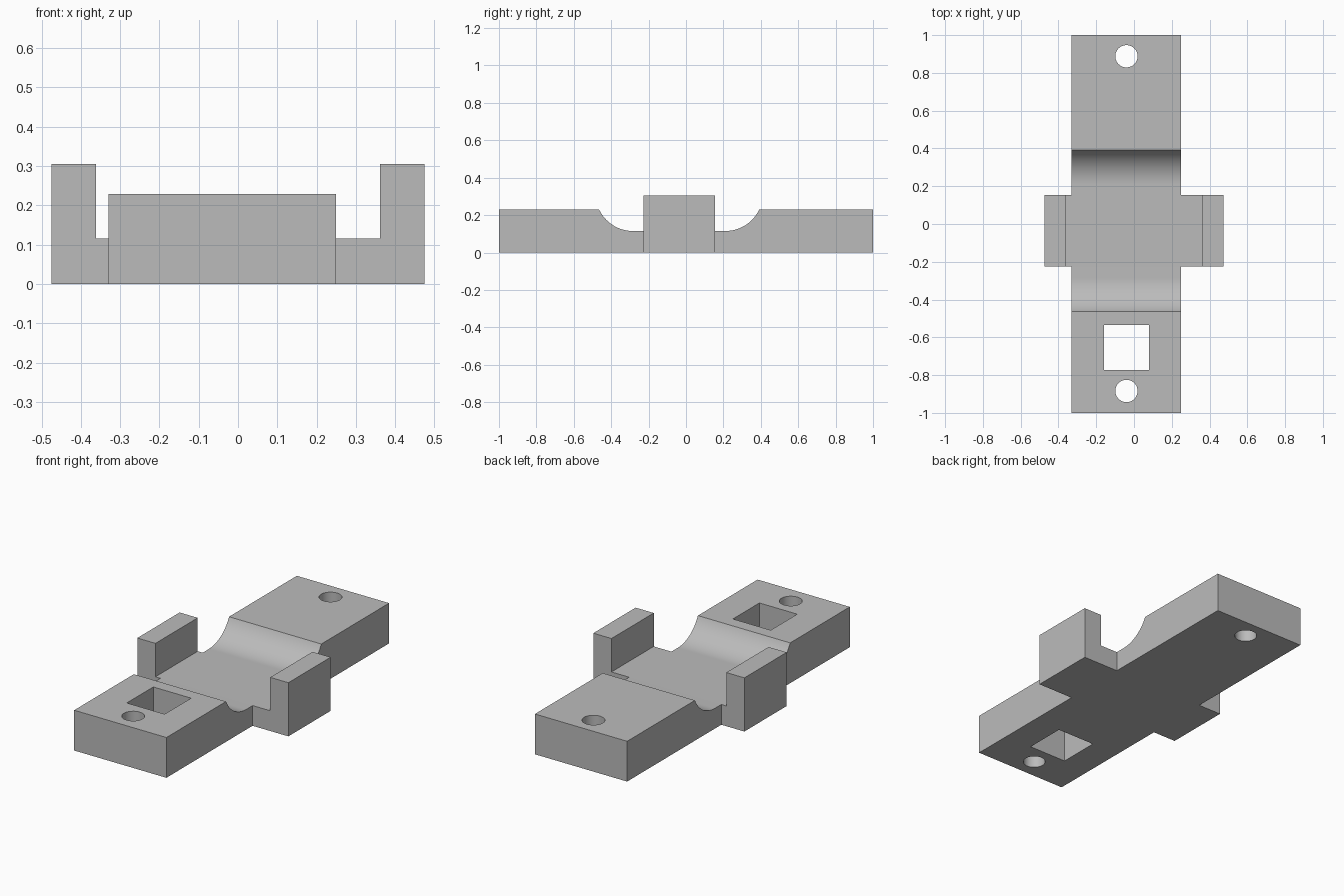
import bpy
import bmesh
from math import sin, cos, asin, acos, pi
from mathutils import Vector

if "Cube" in bpy.data.objects:
    bpy.data.objects.remove(bpy.data.objects["Cube"], do_unlink=True)

grey = bpy.data.materials.new("mid_grey")
grey.use_nodes = True
colour = (0.5, 0.5, 0.5, 1)
grey.diffuse_color = colour
grey.node_tree.nodes["Principled BSDF"].inputs["Base Color"].default_value = colour


def extrude(name, outline, depth):
    """Solid made by sweeping a closed outline of 3D points along depth."""
    bm = bmesh.new()
    face = bm.faces.new([bm.verts.new(p) for p in outline])
    swept = bmesh.ops.extrude_face_region(bm, geom=[face])["geom"]
    bmesh.ops.translate(bm, vec=Vector(depth),
                        verts=[v for v in swept if isinstance(v, bmesh.types.BMVert)])
    bmesh.ops.recalc_face_normals(bm, faces=bm.faces)
    mesh = bpy.data.meshes.new(name)
    bm.to_mesh(mesh)
    bm.free()
    mesh.materials.append(grey)
    obj = bpy.data.objects.new(name, mesh)
    bpy.context.collection.objects.link(obj)
    return obj


def combine(target, tool, operation):
    """Apply a boolean and discard the tool object."""
    mod = target.modifiers.new(tool.name, "BOOLEAN")
    mod.operation, mod.solver, mod.object = operation, "EXACT", tool
    bpy.context.view_layer.objects.active = target
    bpy.ops.object.modifier_apply(modifier=mod.name)
    bpy.data.objects.remove(tool, do_unlink=True)


left, right = 0.25, -0.33        # body sides
top, floor = 0.229, 0.115        # block height and saddle floor
radius = 0.2                     # saddle fillets
front_edge, back_edge = -0.464, 0.391
sweep = acos(1 - (top - floor) / radius)
run = radius * sin(sweep)
steps = 24


def fillet(edge, side):
    """Arc from the block edge down to the saddle floor."""
    centre = edge - side * run
    return [(right, centre + side * radius * sin(a), floor + radius * (1 - cos(a)))
            for a in (sweep * (1 - i / steps) for i in range(steps + 1))]


# Long body with the curved saddle between two raised end blocks
profile = [(right, -1, 0), (right, -1, top)]
profile += fillet(front_edge, -1) + fillet(back_edge, 1)[::-1]
profile += [(right, 1, top), (right, 1, 0)]
body = extrude("mounting_bracket", profile, (left - right, 0, 0))

# Cross piece with an upright lug at each end
wide, lug, inner = 0.475, 0.305, 0.361
cradle = [(-wide, 0), (-wide, lug), (-inner, lug), (-inner, floor),
          (inner, floor), (inner, lug), (wide, lug), (wide, 0)]
cross = extrude("side_lugs", [(x, -0.226, z) for x, z in cradle], (0, 0.38, 0))
combine(body, cross, "UNION")

# Screw holes near both ends
middle = -0.04
for y in (-0.884, 0.888):
    ring = [(middle + 0.059 * cos(2 * pi * i / 48), y + 0.059 * sin(2 * pi * i / 48), -0.1)
            for i in range(48)]
    combine(body, extrude("screw_hole", ring, (0, 0, 0.6)), "DIFFERENCE")

# Square window in the front block
half, y = 0.119, -0.653
square = [(middle + sx * half, y + sy * half, -0.1)
          for sx, sy in ((-1, -1), (1, -1), (1, 1), (-1, 1))]
combine(body, extrude("square_window", square, (0, 0, 0.6)), "DIFFERENCE")

# Smooth the curved walls, keep the corners crisp
bpy.ops.object.select_all(action="DESELECT")
body.select_set(True)
bpy.context.view_layer.objects.active = body
bpy.ops.object.shade_smooth_by_angle(angle=0.5)
